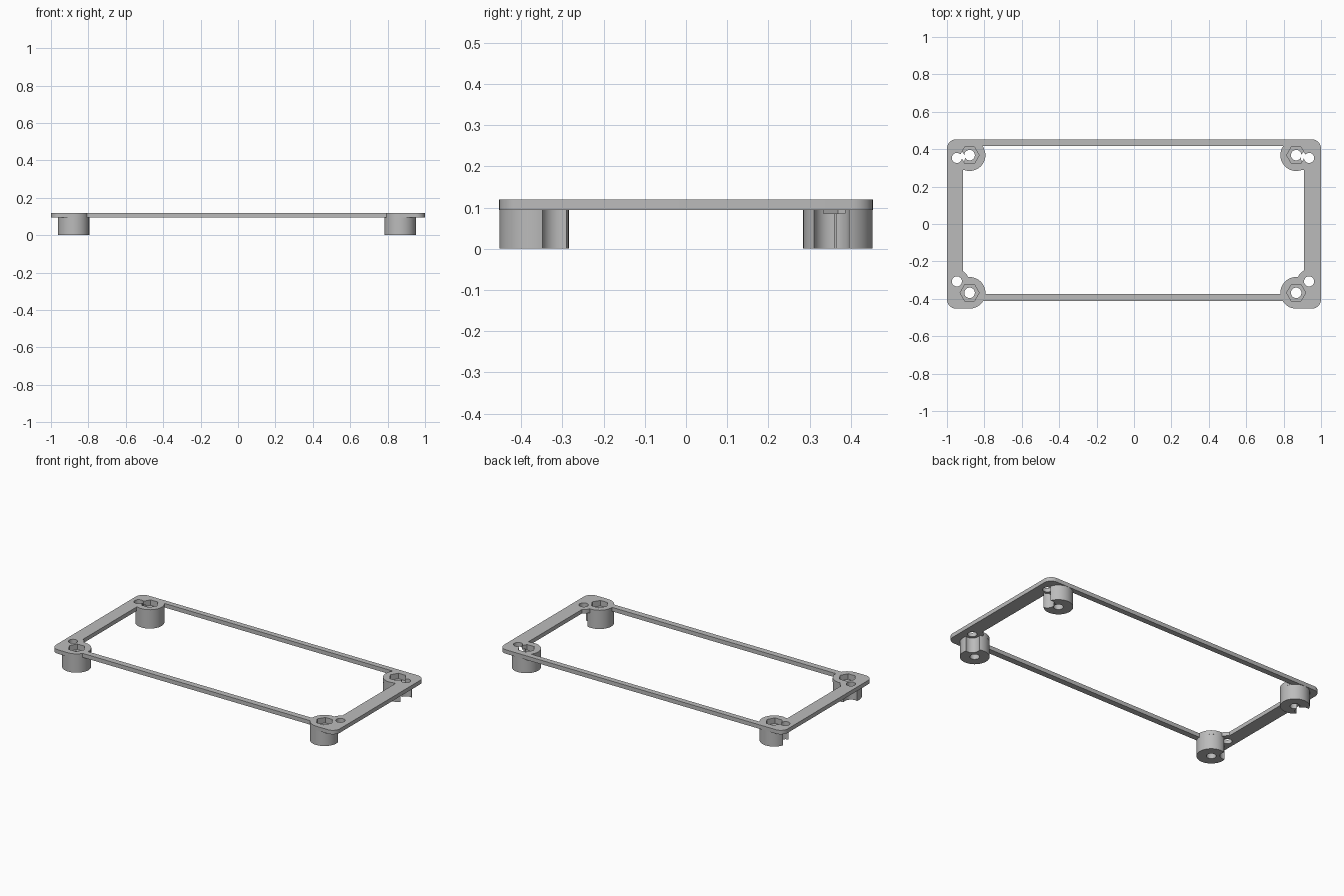
import bpy, bmesh, math
from mathutils import Matrix

if "Cube" in bpy.data.objects:
    bpy.data.objects.remove(bpy.data.objects["Cube"], do_unlink=True)

grey = bpy.data.materials.new("plain grey")
grey.use_nodes = True
colour = (0.5, 0.5, 0.5, 1)
grey.diffuse_color = colour
grey.node_tree.nodes["Principled BSDF"].inputs["Base Color"].default_value = colour

BOTTOM, TOP = 0.0945, 0.12          # plate heights
HALF_Y = 0.453


def finish(name, bm):
    mesh = bpy.data.meshes.new(name)
    bm.to_mesh(mesh)
    bm.free()
    obj = bpy.data.objects.new(name, mesh)
    mesh.materials.append(grey)
    bpy.context.collection.objects.link(obj)
    return obj


def box(name, x0, x1, y0, y1, z0, z1, radius=0):
    x0, x1 = sorted((x0, x1))
    bm = bmesh.new()
    bmesh.ops.create_cube(bm, size=1)
    for v in bm.verts:
        v.co = (x1 if v.co.x > 0 else x0, y1 if v.co.y > 0 else y0, z1 if v.co.z > 0 else z0)
    if radius:
        edges = [e for e in bm.edges if abs(e.verts[0].co.z - e.verts[1].co.z) > 0.001]
        bmesh.ops.bevel(bm, geom=edges, offset=radius, segments=8, profile=0.5, affect='EDGES')
    return finish(name, bm)


def cylinder(name, x, y, r, z0, z1, sides=48):
    bm = bmesh.new()
    bmesh.ops.create_cone(bm, cap_ends=True, segments=sides, radius1=r, radius2=r, depth=z1 - z0,
                          matrix=Matrix.Translation((x, y, (z0 + z1) / 2))
                          @ Matrix.Rotation(math.pi / 2, 4, 'Z'))
    return finish(name, bm)


def combine(target, tool, operation):
    mod = target.modifiers.new("combine", 'BOOLEAN')
    mod.operation, mod.solver, mod.object = operation, 'EXACT', tool
    bpy.context.view_layer.objects.active = target
    bpy.ops.object.modifier_apply(modifier=mod.name)
    bpy.data.objects.remove(tool, do_unlink=True)


# Oversized slab with the large opening and the recessed front edge
frame = box("mounting_frame", -1.1, 1.1, -0.5, 0.5, 0.05, 0.2)
combine(frame, box("opening", -0.915, 0.908, -0.373, 0.418, -0.1, 0.4), 'DIFFERENCE')
combine(frame, box("front_recess", -0.88, 0.868, -0.6, -0.411, -0.1, 0.4), 'DIFFERENCE')

# Each corner: boss centre x, screw hole x, boss y, screw hole y
corners = [(bx, sx, by, sy)
           for bx, sx in ((-0.879, -0.947), (0.867, 0.936))
           for by, sy in ((0.368, 0.353), (-0.368, -0.307))]

# Corner webs, screw pads and boss pads, left tall until the plate is trimmed
for bx, sx, by, sy in corners:
    low, high = (0.288, 0.43) if by > 0 else (by, sy)
    combine(frame, box("web", sx, bx, low, high, 0.04, 0.22), 'UNION')
    combine(frame, cylinder("screw_pad", sx, sy, 0.064, 0.03, 0.24), 'UNION')
    combine(frame, cylinder("boss_pad", bx, by, 0.0845, 0.02, 0.26), 'UNION')

# Trim to the rounded outline and the plate thickness
combine(frame, box("outline", -1, 1, -HALF_Y, HALF_Y, BOTTOM, TOP, 0.05), 'INTERSECT')

# Standoffs, notched beside the screws, rooted inside the plate
for bx, sx, by, sy in corners:
    standoff = cylinder("standoff", bx, by, 0.084, 0, (BOTTOM + TOP) / 2)
    combine(standoff, cylinder("clearance", sx, sy, 0.043, -0.1, 0.3), 'DIFFERENCE')
    combine(frame, standoff, 'UNION')

# Hexagonal nut pockets, bolt holes and screw holes
for bx, sx, by, sy in corners:
    combine(frame, cylinder("nut_pocket", bx, by, 0.051, 0.085, 0.3, 6), 'DIFFERENCE')
    combine(frame, cylinder("bolt_hole", bx, by, 0.028, -0.1, 0.4, 32), 'DIFFERENCE')
    combine(frame, cylinder("screw_hole", sx, sy, 0.027, -0.1, 0.4, 32), 'DIFFERENCE')

# Smooth round walls, crisp rims
bpy.ops.object.select_all(action='DESELECT')
frame.select_set(True)
bpy.context.view_layer.objects.active = frame
bpy.ops.object.shade_smooth_by_angle(angle=math.radians(30))
